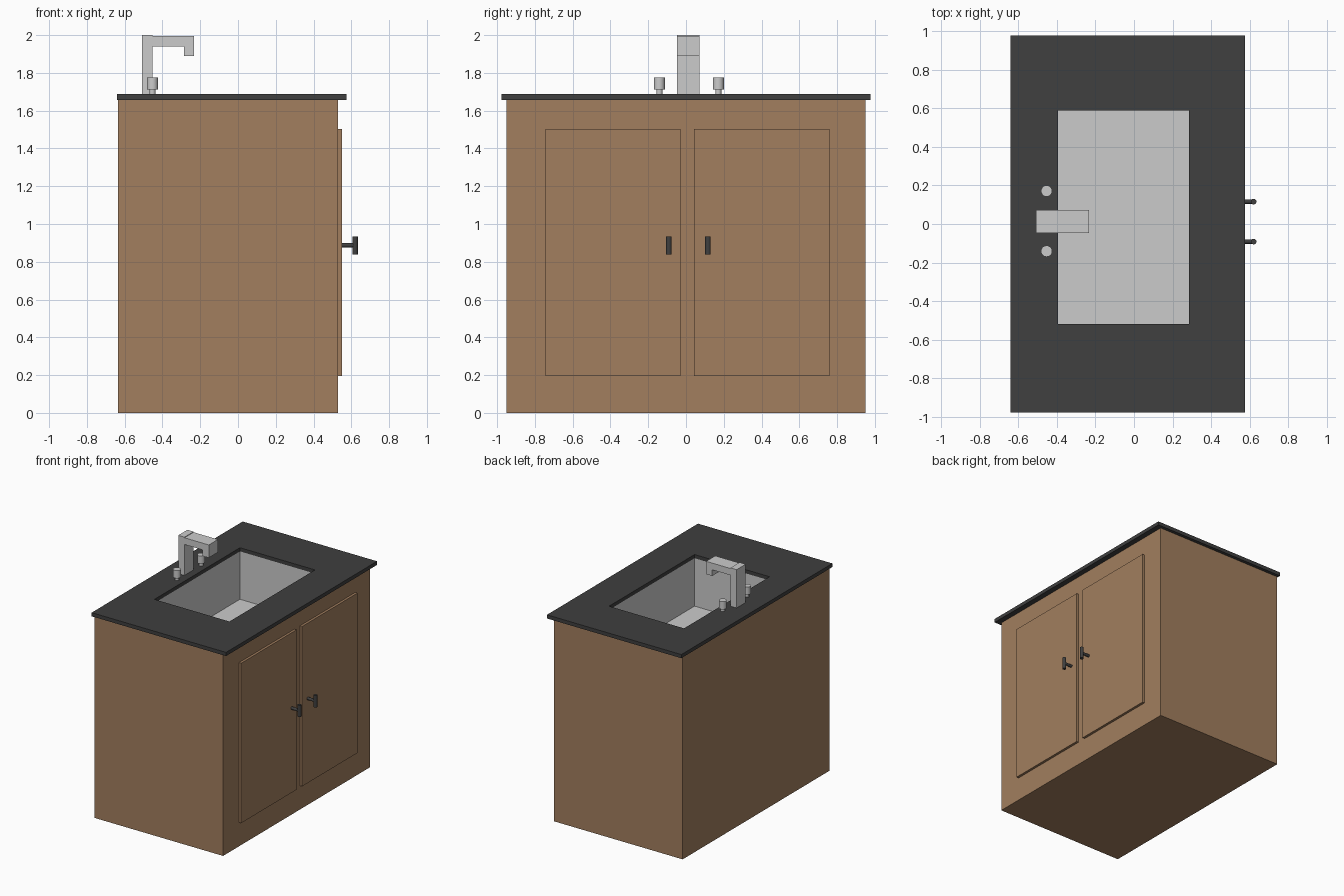
import bpy, bmesh, math
from mathutils import Vector

if "Cube" in bpy.data.objects:
    bpy.data.objects.remove(bpy.data.objects["Cube"])


def material(name, rgb):
    m = bpy.data.materials.new(name)
    m.diffuse_color = (*rgb, 1)
    m.use_nodes = True
    m.node_tree.nodes["Principled BSDF"].inputs["Base Color"].default_value = m.diffuse_color
    return m


wood = material("brown_wood", (0.36, 0.21, 0.113))
black = material("black", (0.05, 0.05, 0.05))


def finish(name, bm, mat=None):
    mesh = bpy.data.meshes.new(name)
    bm.to_mesh(mesh)
    bm.free()
    ob = bpy.data.objects.new(name, mesh)
    bpy.context.collection.objects.link(ob)
    if mat:
        mesh.materials.append(mat)
    return ob


def box(name, lo, hi, mat=None, open_top=False, flip=False):
    lo, hi = Vector(lo), Vector(hi)
    bm = bmesh.new()
    bmesh.ops.create_cube(bm, size=1)
    for v in bm.verts:
        v.co = Vector((v.co[i] + 0.5) * (hi[i] - lo[i]) + lo[i] for i in range(3))
    if open_top:
        bm.normal_update()
        bmesh.ops.delete(bm, geom=[f for f in bm.faces if f.normal.z > 0.9],
                         context='FACES_ONLY')
    if flip:
        bmesh.ops.reverse_faces(bm, faces=bm.faces)
    return finish(name, bm, mat)


def rod(name, a, b, r, mat=None):
    a, b = Vector(a), Vector(b)
    bpy.ops.mesh.primitive_cylinder_add(vertices=32, radius=r, depth=(b - a).length,
                                        location=(a + b) / 2)
    ob = bpy.context.object
    ob.name = name
    ob.rotation_euler = (b - a).to_track_quat('Z', 'Y').to_euler()
    bpy.ops.object.shade_smooth_by_angle(angle=math.radians(40))
    if mat:
        ob.data.materials.append(mat)
    return ob


TOP = 1.687          # countertop height
MID = 0.0125         # y centre of doors and tap

# Cabinet, open at the top beneath the counter
box("cabinet", (-0.635, -0.95, 0), (0.53, 0.95, 1.657), wood, open_top=True)

# Countertop with a rectangular sink opening
counter = box("countertop", (-0.641, -0.976, 1.657), (0.575, 0.976, TOP), black)
cutter = box("sink_cutter", (-0.394, -0.518, 1.5), (0.285, 0.588, 1.8))
cutter.hide_render = True
cutter.hide_set(True)
cut = counter.modifiers.new("sink_opening", 'BOOLEAN')
cut.operation = 'DIFFERENCE'
cut.solver = 'EXACT'
cut.object = cutter

# Sink basin, faces turned inward
box("sink_basin", (-0.394, -0.518, 1.265), (0.285, 0.588, 1.657),
    open_top=True, flip=True)

# Doors, handles and tap knobs, one of each per side
for side, s in (("left", -1), ("right", 1)):
    y0, y1 = sorted((MID - 0.005 + s * 0.036, MID - 0.005 + s * 0.751))
    box(side + "_door", (0.525, y0, 0.195), (0.55, y1, 1.503), wood)
    y = MID + s * 0.1035
    rod(side + "_handle_stem", (0.545, y, 0.887), (0.62, y, 0.887), 0.0115, black)
    rod(side + "_handle_bar", (0.62, y, 0.838), (0.62, y, 0.934), 0.0145, black)
    y = 0.015 + s * 0.156
    rod(side + "_knob_stem", (-0.453, y, TOP - 0.005), (-0.453, y, 1.72), 0.016)
    rod(side + "_knob", (-0.453, y, 1.712), (-0.453, y, 1.775), 0.029)

# Tap: square post and a hooked spout extruded from its side profile
box("tap_post", (-0.508, MID - 0.059, TOP - 0.005), (-0.452, MID + 0.059, 2.0))
profile = [(-0.452, 1.94), (-0.287, 1.94), (-0.287, 1.89),
           (-0.232, 1.89), (-0.232, 1.995), (-0.452, 1.995)]
bm = bmesh.new()
face = bm.faces.new([bm.verts.new((x, MID - 0.059, z)) for x, z in profile])
ext = bmesh.ops.extrude_face_region(bm, geom=[face], use_keep_orig=True)
bmesh.ops.translate(bm, vec=(0, 0.118, 0),
                    verts=[g for g in ext["geom"] if isinstance(g, bmesh.types.BMVert)])
bmesh.ops.recalc_face_normals(bm, faces=bm.faces)
finish("tap_spout", bm)
